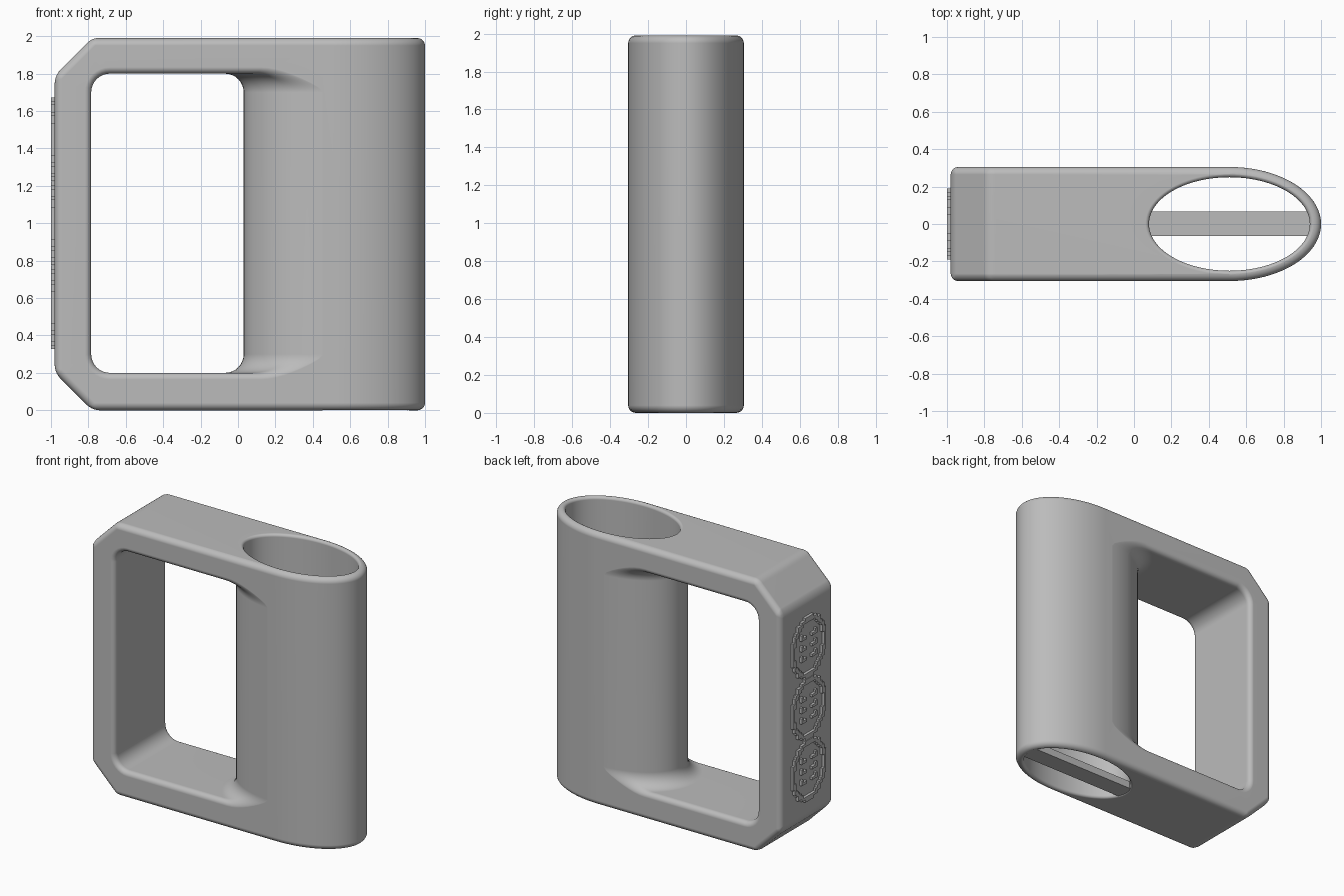
import bpy, bmesh, math

cube = bpy.data.objects.get("Cube")
if cube:
    bpy.data.objects.remove(cube, do_unlink=True)

grey = bpy.data.materials.new("plain grey")
grey.use_nodes = True
grey.diffuse_color = (0.5, 0.5, 0.5, 1)
grey.node_tree.nodes["Principled BSDF"].inputs["Base Color"].default_value = (0.5, 0.5, 0.5, 1)

TOP = 1.99        # overall height
HALF = 0.305      # half depth
LEFT = -0.98      # outer face of the grip
CX = 0.51         # centre of the oval tube
TUBE = 0.48       # tube half width


def make_object(name, bm):
    bmesh.ops.recalc_face_normals(bm, faces=bm.faces)
    mesh = bpy.data.meshes.new(name)
    bm.to_mesh(mesh)
    bm.free()
    mesh.materials.append(grey)
    obj = bpy.data.objects.new(name, mesh)
    bpy.context.collection.objects.link(obj)
    return obj


def loft(sections):
    """Closed solid through matching rings of points."""
    bm = bmesh.new()
    rings = [[bm.verts.new(p) for p in ring] for ring in sections]
    n = len(rings[0])
    for a, b in zip(rings, rings[1:]):
        for i in range(n):
            j = (i + 1) % n
            bm.faces.new((a[i], a[j], b[j], b[i]))
    bm.faces.new(rings[0])
    bm.faces.new(rings[-1])
    return bm


def oval(a, b, z, steps=96):
    angles = [2 * math.pi * i / steps for i in range(steps)]
    return [(CX + a * math.cos(t), b * math.sin(t), z) for t in angles]


def activate(obj):
    bpy.ops.object.select_all(action='DESELECT')
    obj.select_set(True)
    bpy.context.view_layer.objects.active = obj


# Body: straight block ending in a half oval, chamfered at the grip
half_oval = [math.pi * (i / 48 - 0.5) for i in range(49)]
outline = [(LEFT, -HALF)]
outline += [(CX + 0.49 * math.cos(t), HALF * math.sin(t)) for t in half_oval]
outline += [(LEFT, HALF)]
bm = loft([[(x, y, z) for x, y in outline] for z in (0, TOP)])
bmesh.ops.recalc_face_normals(bm, faces=bm.faces)
corners = [e for e in bm.edges
           if all(v.co.x < LEFT + 0.01 for v in e.verts)
           and abs(e.verts[0].co.z - e.verts[1].co.z) < 0.01]
bmesh.ops.bevel(bm, geom=corners, offset=0.2, segments=1, affect='EDGES')
rims = [e for e in bm.edges if e.calc_face_angle(0) > 0.5]
bmesh.ops.bevel(bm, geom=rims, offset=0.04, segments=5, profile=0.5, affect='EDGES')
body = make_object("mug_body", bm)

# Window cutter: follows the tube, with a fillet and a rounded outer edge
ROUND, FILLET, STEPS = 0.035, 0.1, 8


def window_section(y):
    d = min(max(abs(y) - (HALF - ROUND), 0), ROUND)
    r = FILLET + ROUND - math.sqrt(ROUND ** 2 - d ** 2)
    upper = []
    for i in range(STEPS + 1):      # fillet against the tube
        a = math.pi / 2 * i / STEPS
        t = FILLET * (1 - math.cos(a))
        k = max(0, 1 - (y / (HALF + 0.002 + t)) ** 2)
        upper.append((CX - (TUBE + t) * math.sqrt(k), 0.7 + r * math.sin(a)))
    for i in range(STEPS + 1):      # corner beside the grip
        a = math.pi / 2 * (1 + i / STEPS)
        upper.append((-0.685 + r * math.cos(a), 0.7 + r * math.sin(a)))
    ring = upper + [(x, -z) for x, z in reversed(upper)]
    return [(x, y, z + 1) for x, z in ring]


inner = HALF - ROUND
depths = [inner * math.sin(math.pi / 2 * i / 12) for i in range(13)]
depths += [inner + ROUND * math.sin(math.pi / 2 * i / 8) for i in range(1, 9)]
depths += [HALF + 0.03]
depths = [-y for y in reversed(depths)] + depths[1:]
window = make_object("window_cutter", loft([window_section(y) for y in depths]))

# Oval bore with softened lips
LIP = 0.02
lip = []
for i in range(6):
    a = math.pi / 2 * i / 5
    lip.append((LIP * (1 - math.sin(a)), LIP * (1 - math.cos(a))))
levels = [(-0.02, LIP)] + [(z, f) for z, f in reversed([(b, a) for a, b in lip])]
levels = [(-0.02, LIP)] + [(LIP * (1 - math.cos(math.pi / 2 * i / 5)),
                            LIP * (1 - math.sin(math.pi / 2 * i / 5))) for i in range(6)]
levels += [(TOP - z, f) for z, f in reversed(levels)]
bore = make_object("bore_cutter", loft([oval(0.43 + f, 0.25 + f, z) for z, f in levels]))

activate(body)
for cutter in (window, bore):
    mod = body.modifiers.new("cut", 'BOOLEAN')
    mod.operation = 'DIFFERENCE'
    mod.solver = 'EXACT'
    mod.object = cutter
    bpy.ops.object.modifier_apply(modifier=mod.name)
    bpy.data.objects.remove(cutter, do_unlink=True)
bpy.ops.object.shade_smooth_by_angle(angle=math.radians(35))
body.modifiers.new("even_normals", 'WEIGHTED_NORMAL').keep_sharp = True

# Bar across the bottom of the bore
bar_ring = [(CX - 0.44, -0.065), (CX + 0.44, -0.065), (CX + 0.44, 0.068), (CX - 0.44, 0.068)]
make_object("bottom_bar", loft([[(x, y, z) for x, y in bar_ring] for z in (0.005, 0.06)]))

# Raised stepped ornament on the grip, three times
CELL = 0.02


def raised(col, row):
    r = math.hypot(col / 9.5, row / 11.3)
    ring = 0.88 < r < 1.02
    dashes = r < 0.7 and (row % 4 == 0 and abs(col) % 5 > 1)
    posts = r < 0.7 and abs(col) == 4 and row % 4 < 2
    return ring or dashes or posts


bm = bmesh.new()
for centre in (0.55, 1.0, 1.45):
    for row in range(-11, 12):
        for col in range(-9, 10):
            if raised(col, row):
                y, z, h = col * CELL, centre + row * CELL * 0.97, CELL / 2
                bm.faces.new([bm.verts.new((LEFT + 0.002, y + dy * h, z + dz * h * 0.97))
                              for dy, dz in ((-1, -1), (-1, 1), (1, 1), (1, -1))])
bmesh.ops.remove_doubles(bm, verts=bm.verts, dist=0.001)
top = bmesh.ops.extrude_face_region(bm, geom=bm.faces[:])["geom"]
bmesh.ops.translate(bm, verts=[g for g in top if isinstance(g, bmesh.types.BMVert)],
                    vec=(-0.022, 0, 0))
make_object("grip_ornament", bm)
